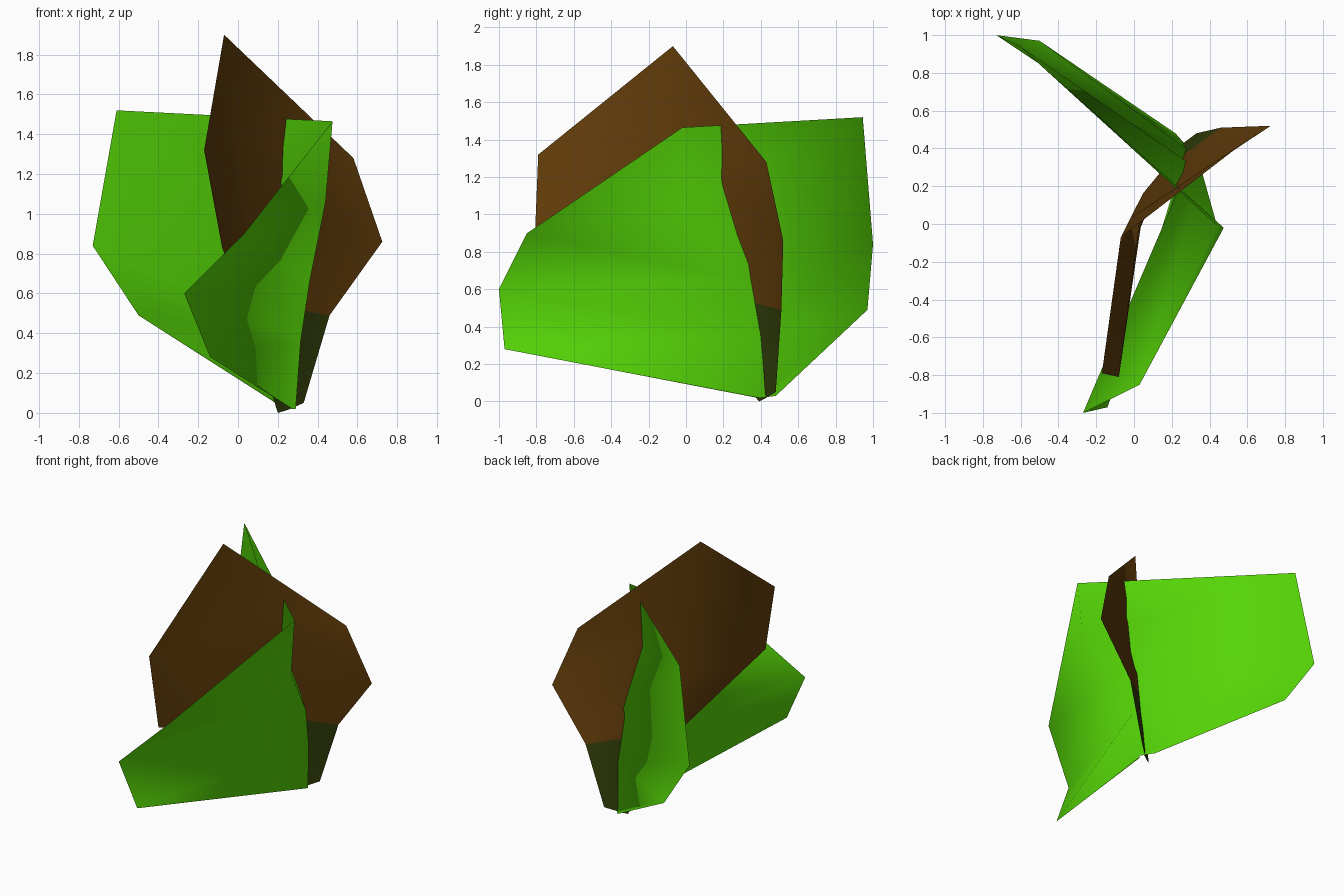
import bpy, bmesh

cube = bpy.data.objects.get("Cube")
if cube:
    bpy.data.objects.remove(cube, do_unlink=True)


def material(name, color):
    m = bpy.data.materials.new(name)
    m.use_nodes = True
    m.diffuse_color = color
    bsdf = next(n for n in m.node_tree.nodes if n.type == 'BSDF_PRINCIPLED')
    bsdf.inputs["Base Color"].default_value = color
    bsdf.inputs["Roughness"].default_value = 0.9
    return m


green = material("leaf green", (0.09, 0.66, 0.002, 1))
brown = material("dry brown", (0.125, 0.047, 0.003, 1))
stem = material("dark stem green", (0.031, 0.048, 0.003, 1))


def leaf(name, tip, rows, blade, base, fold_up):
    """Folded sheet: each row holds left edge, midrib and right edge.
    fold_up: creases rise from the edges to the midrib, else they drop."""
    bm = bmesh.new()
    top = bm.verts.new(tip)
    grid = [[top] * 3] + [[bm.verts.new(p) for p in row] for row in rows]
    for i, (upper, lower) in enumerate(zip(grid, grid[1:])):
        for edge in (0, 2):
            a, b, c, d = upper[edge], lower[edge], lower[1], upper[1]
            tris = [(a, b, d), (b, c, d)] if fold_up else [(a, b, c), (a, c, d)]
            for tri in tris:
                if len(set(tri)) < 3:
                    continue
                face = bm.faces.new(tri if edge == 0 else tri[::-1])
                face.smooth = True
                face.material_index = int(i == len(rows) - 1)  # stem row
    mesh = bpy.data.meshes.new(name)
    bm.to_mesh(mesh)
    bm.free()
    mesh.materials.append(blade)
    mesh.materials.append(base)
    bpy.context.collection.objects.link(bpy.data.objects.new(name, mesh))


# Wide green leaf, folded sharply along its midrib
leaf("green_leaf", (0.475, -0.02, 1.465), [
    [(0.03, -0.85, 0.90), (0.44, -0.01, 1.06), (-0.61, 0.945, 1.52)],
    [(-0.27, -1.00, 0.60), (0.36, 0.275, 0.66), (-0.73, 1.00, 0.84)],
    [(-0.14, -0.97, 0.28), (0.315, 0.37, 0.36), (-0.50, 0.97, 0.49)],
    [(0.27, 0.38, 0.02), (0.29, 0.40, 0.02), (0.22, 0.48, 0.03)],
], green, green, False)

# Taller dry leaf crossing it, with a dark stem at the foot
leaf("brown_leaf", (-0.07, -0.07, 1.90), [
    [(-0.17, -0.79, 1.32), (-0.02, 0.03, 1.36), (0.58, 0.43, 1.28)],
    [(-0.08, -0.81, 0.83), (0.05, 0.165, 0.90), (0.725, 0.52, 0.86)],
    [(0.035, -0.02, 0.53), (0.145, 0.28, 0.55), (0.46, 0.51, 0.49)],
    [(0.20, 0.39, 0.0), (0.25, 0.42, 0.015), (0.33, 0.48, 0.05)],
], brown, stem, True)
